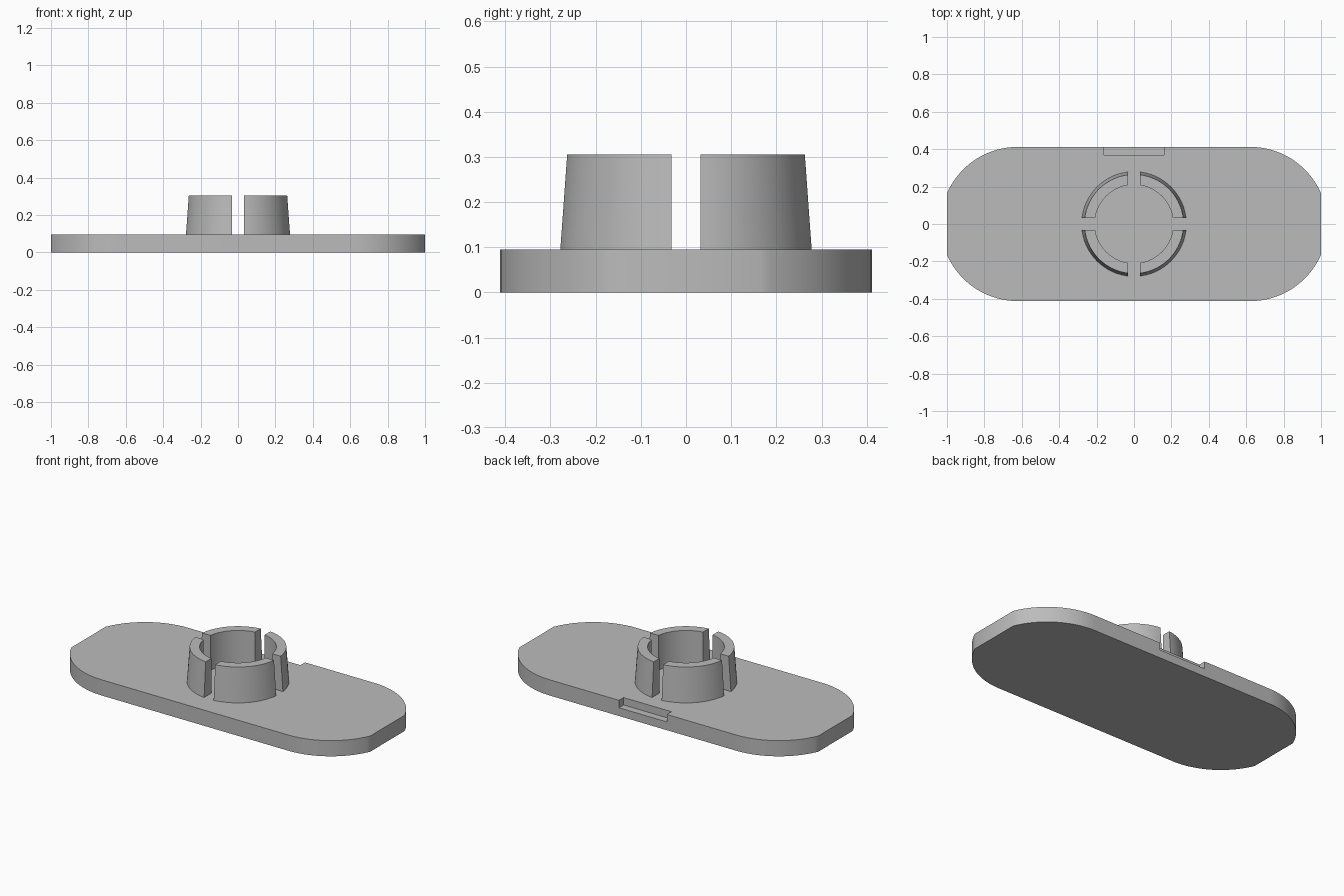
import bpy, bmesh
from math import asin, acos, sin, cos, pi

cube = bpy.data.objects.get("Cube")
if cube:
    bpy.data.objects.remove(cube, do_unlink=True)

HALF_Y, CORNER_X, PLATE_TOP = 0.412, 0.622, 0.095
CLIP_TOP, HALF_SLOT = 0.305, 0.032

grey = bpy.data.materials.new("plain grey")
grey.use_nodes = True
colour = (0.5, 0.5, 0.5, 1)
grey.diffuse_color = colour
grey.node_tree.nodes["Principled BSDF"].inputs["Base Color"].default_value = colour


def make_object(name, bm):
    bmesh.ops.recalc_face_normals(bm, faces=bm.faces)
    mesh = bpy.data.meshes.new(name)
    bm.to_mesh(mesh)
    bm.free()
    mesh.materials.append(grey)
    obj = bpy.data.objects.new(name, mesh)
    bpy.context.collection.objects.link(obj)
    return obj


def smooth(obj):
    bpy.ops.object.select_all(action="DESELECT")
    obj.select_set(True)
    bpy.context.view_layer.objects.active = obj
    bpy.ops.object.shade_smooth_by_angle(angle=pi / 6)


# Base plate: rounded slot shape with flat cut ends
start = acos((1 - CORNER_X) / HALF_Y)
steps = 20
arc = []
for i in range(steps + 1):
    a = start + (pi / 2 - start) * i / steps
    arc.append((CORNER_X + HALF_Y * cos(a), HALF_Y * sin(a)))
right_side = [(x, -y) for x, y in reversed(arc)] + arc
outline = right_side + [(-x, -y) for x, y in right_side]
bm = bmesh.new()
face = bm.faces.new([bm.verts.new((x, y, 0)) for x, y in outline])
ext = bmesh.ops.extrude_face_region(bm, geom=[face])
top = [v for v in ext["geom"] if isinstance(v, bmesh.types.BMVert)]
bmesh.ops.translate(bm, verts=top, vec=(0, 0, PLATE_TOP))
plate = make_object("base_plate", bm)

# Shallow notch in the back top edge
bm = bmesh.new()
bmesh.ops.create_cube(bm, size=1)
bmesh.ops.scale(bm, verts=bm.verts, vec=(0.32, 0.1, 0.1))
bmesh.ops.translate(bm, verts=bm.verts, vec=(0, 0.418, 0.1))
cutter = make_object("notch_cutter", bm)
cut = plate.modifiers.new("notch", "BOOLEAN")
cut.operation = "DIFFERENCE"
cut.solver = "EXACT"
cut.object = cutter
bpy.context.view_layer.objects.active = plate
bpy.ops.object.modifier_apply(modifier=cut.name)
bpy.data.objects.remove(cutter, do_unlink=True)
smooth(plate)


# Four tapered clip segments with parallel-sided slots between them
def clip_segment(name, turn):
    bm = bmesh.new()
    profile = [(0.21, PLATE_TOP), (0.28, PLATE_TOP), (0.265, CLIP_TOP), (0.21, CLIP_TOP)]
    rings = []
    count = 18
    for i in range(count + 1):
        ring = []
        for r, z in profile:
            edge = asin(HALF_SLOT / r)
            a = turn + edge + (pi / 2 - 2 * edge) * i / count
            ring.append(bm.verts.new((r * cos(a), r * sin(a), z)))
        rings.append(ring)
    for a, b in zip(rings, rings[1:]):
        for k in range(4):
            n = (k + 1) % 4
            bm.faces.new((a[k], a[n], b[n], b[k]))
    bm.faces.new(rings[0])
    bm.faces.new(rings[-1])
    smooth(make_object(name, bm))


for i, place in enumerate(("back_left", "back_right", "front_right", "front_left")):
    clip_segment("clip_segment_" + place, i * pi / 2)
